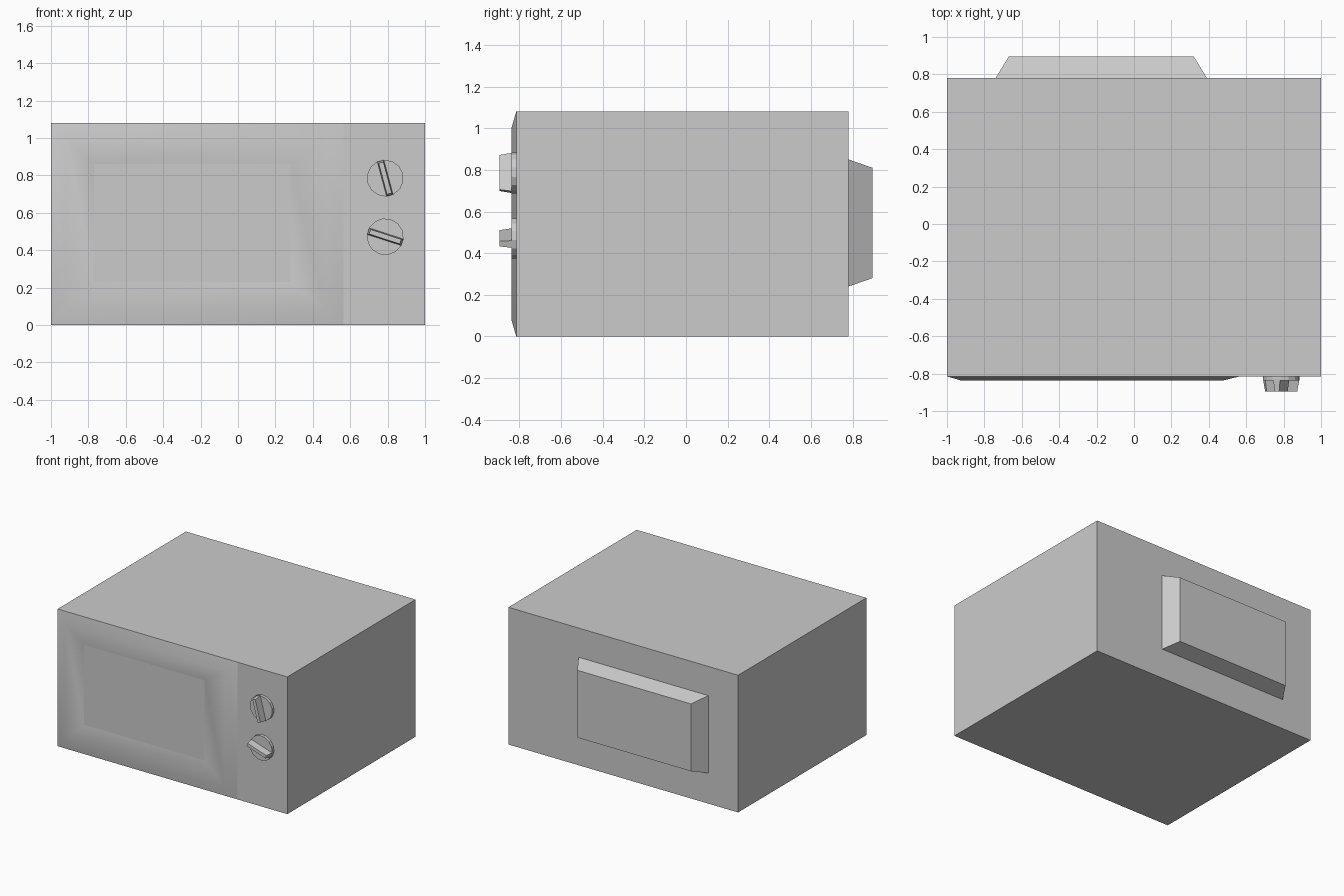
import bpy, bmesh, math
from mathutils import Matrix, Vector

if "Cube" in bpy.data.objects:
    bpy.data.objects.remove(bpy.data.objects["Cube"])

FRONT, BACK, TOP = -0.815, 0.78, 1.08


def finish(name, bm):
    bmesh.ops.recalc_face_normals(bm, faces=bm.faces)
    mesh = bpy.data.meshes.new(name)
    bm.to_mesh(mesh)
    bm.free()
    obj = bpy.data.objects.new(name, mesh)
    bpy.context.collection.objects.link(obj)
    return obj


def rect(bm, x0, x1, z0, z1, y):
    return [bm.verts.new((x, y, z)) for x, z in ((x0, z0), (x1, z0), (x1, z1), (x0, z1))]


def bridge(bm, a, b, smooth=False):
    for i in range(len(a)):
        j = (i + 1) % len(a)
        bm.faces.new((a[i], a[j], b[j], b[i])).smooth = smooth


# Cabinet shell with the moulded door frame and control panel on its front
bm = bmesh.new()
door = rect(bm, -1, 0.565, 0, TOP, FRONT)
ridge = rect(bm, -0.92, 0.47, 0.08, 1.0, -0.838)
window = rect(bm, -0.77, 0.28, 0.23, 0.86, FRONT)
back = rect(bm, -1, 1, 0, TOP, BACK)
low, high = (bm.verts.new((1, FRONT, z)) for z in (0, TOP))
bridge(bm, door, ridge, True)
bridge(bm, ridge, window, True)
bm.faces.new(window)
bm.faces.new((door[1], low, high, door[2]))
bm.faces.new(back)
bm.faces.new((door[0], door[1], low, back[1], back[0]))
bm.faces.new((door[3], door[2], high, back[2], back[3]))
bm.faces.new((low, high, back[2], back[1]))
bm.faces.new((door[0], door[3], back[3], back[0]))
for e in bm.edges:
    ends = set(e.verts)
    e.smooth = not (ends <= set(window) or ends <= set(door))
finish("cabinet", bm)

# Tapered housing on the back
bm = bmesh.new()
base = rect(bm, -0.74, 0.39, 0.24, 0.85, BACK)
cap = rect(bm, -0.67, 0.32, 0.28, 0.81, 0.895)
bridge(bm, base, cap)
bm.faces.new(cap)
bm.faces.new(base)
finish("back_housing", bm)


# Dials: a thin disc with a tapered grip bar across it
def dial(name, z, angle):
    bm = bmesh.new()
    bmesh.ops.create_cone(bm, cap_ends=True, segments=14, radius1=0.098, radius2=0.098, depth=0.033,
                          matrix=Matrix.Translation((0, -0.0065, 0)) @ Matrix.Rotation(math.pi / 2, 4, 'X'))
    foot = rect(bm, -0.096, 0.096, -0.019, 0.019, -0.015)
    tip = rect(bm, -0.086, 0.086, -0.013, 0.013, -0.08)
    bridge(bm, foot, tip)
    bm.faces.new(tip)
    bm.faces.new(foot)
    bmesh.ops.rotate(bm, verts=bm.verts, cent=(0, 0, 0),
                     matrix=Matrix.Rotation(-math.radians(angle), 3, 'Y'))
    bmesh.ops.translate(bm, verts=bm.verts, vec=Vector((0.787, FRONT, z)))
    finish(name, bm)


dial("upper_dial", 0.785, 105)
dial("lower_dial", 0.472, 162)
